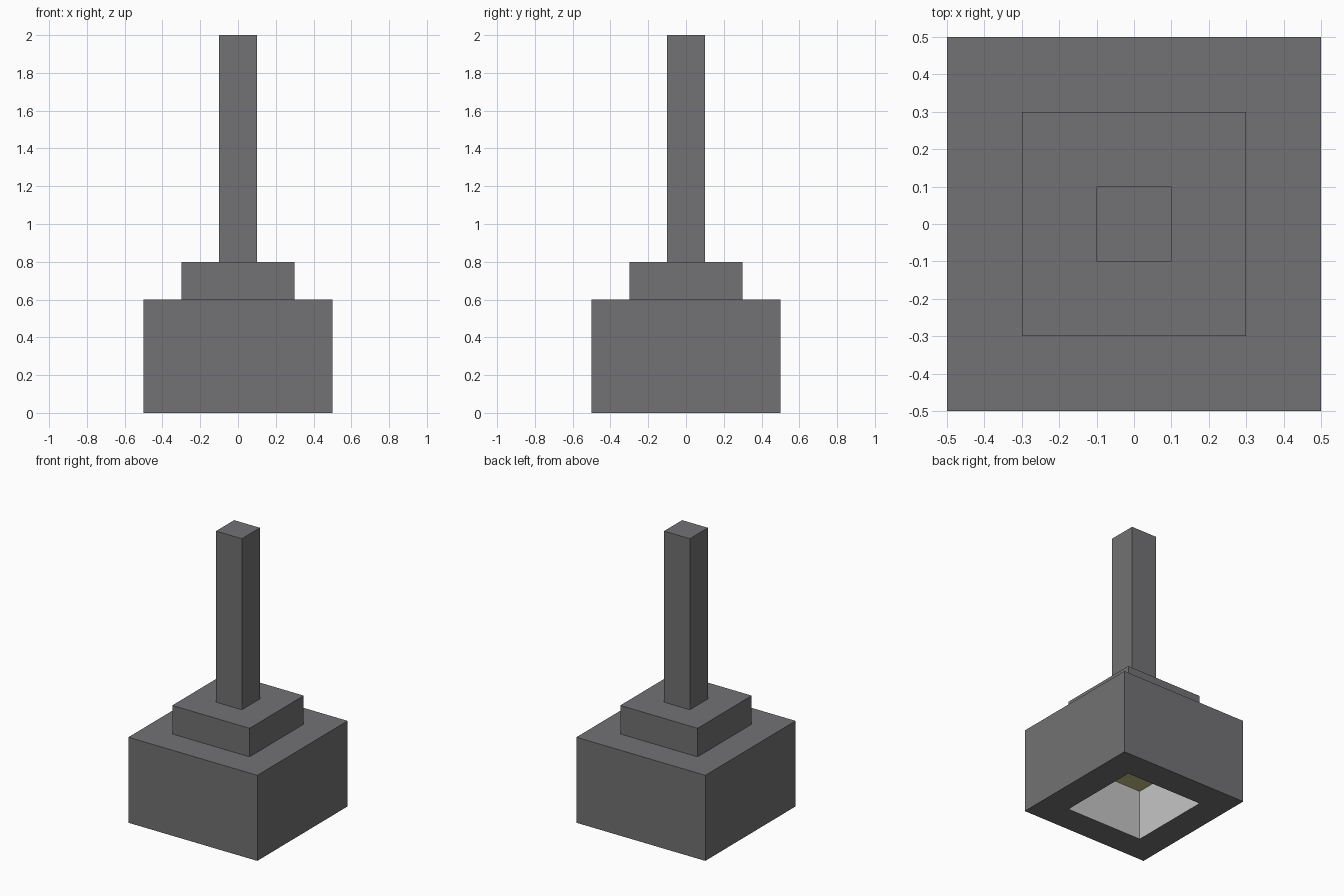
import bpy, bmesh

if "Cube" in bpy.data.objects:
    bpy.data.objects.remove(bpy.data.objects["Cube"])


def material(name, rgb):
    m = bpy.data.materials.new(name)
    m.diffuse_color = (*rgb, 1.0)
    m.use_nodes = True
    m.node_tree.nodes["Principled BSDF"].inputs["Base Color"].default_value = m.diffuse_color
    return m


grey = material("dark_grey", (0.17, 0.167, 0.173))
white = material("reflector_white", (0.56, 0.56, 0.56))
yellow = material("warm_light", (0.55, 0.54, 0.25))


def box(name, half, z0, z1):
    """Square block centred on the z axis."""
    bm = bmesh.new()
    bmesh.ops.create_cube(bm, size=1.0)
    for v in bm.verts:
        v.co.x *= half * 2
        v.co.y *= half * 2
        v.co.z = z0 if v.co.z < 0 else z1
    return bm


def finish(bm, name, mats):
    bm.normal_update()
    mesh = bpy.data.meshes.new(name)
    bm.to_mesh(mesh)
    bm.free()
    for m in mats:
        mesh.materials.append(m)
    ob = bpy.data.objects.new(name, mesh)
    bpy.context.collection.objects.link(ob)
    return ob


# Housing: open underneath, with pale recess walls and a warm light panel
bm = box("housing", 0.5, 0.0, 0.6)
bm.normal_update()
bottom = min(bm.faces, key=lambda f: f.calc_center_median().z)
bmesh.ops.inset_region(bm, faces=[bottom], thickness=0.2, use_even_offset=True)
res = bmesh.ops.extrude_discrete_faces(bm, faces=[bottom])
panel = res["faces"][0]
bmesh.ops.translate(bm, verts=list(panel.verts), vec=(0, 0, 0.355))
panel.material_index = 2
for edge in panel.edges:
    for face in edge.link_faces:
        if face is not panel:
            face.material_index = 1
finish(bm, "lamp_housing", [grey, white, yellow])

# Stepped collar and hanging stem
finish(box("collar", 0.3, 0.6, 0.8), "collar", [grey])
finish(box("stem", 0.1, 0.8, 2.0), "stem", [grey])
